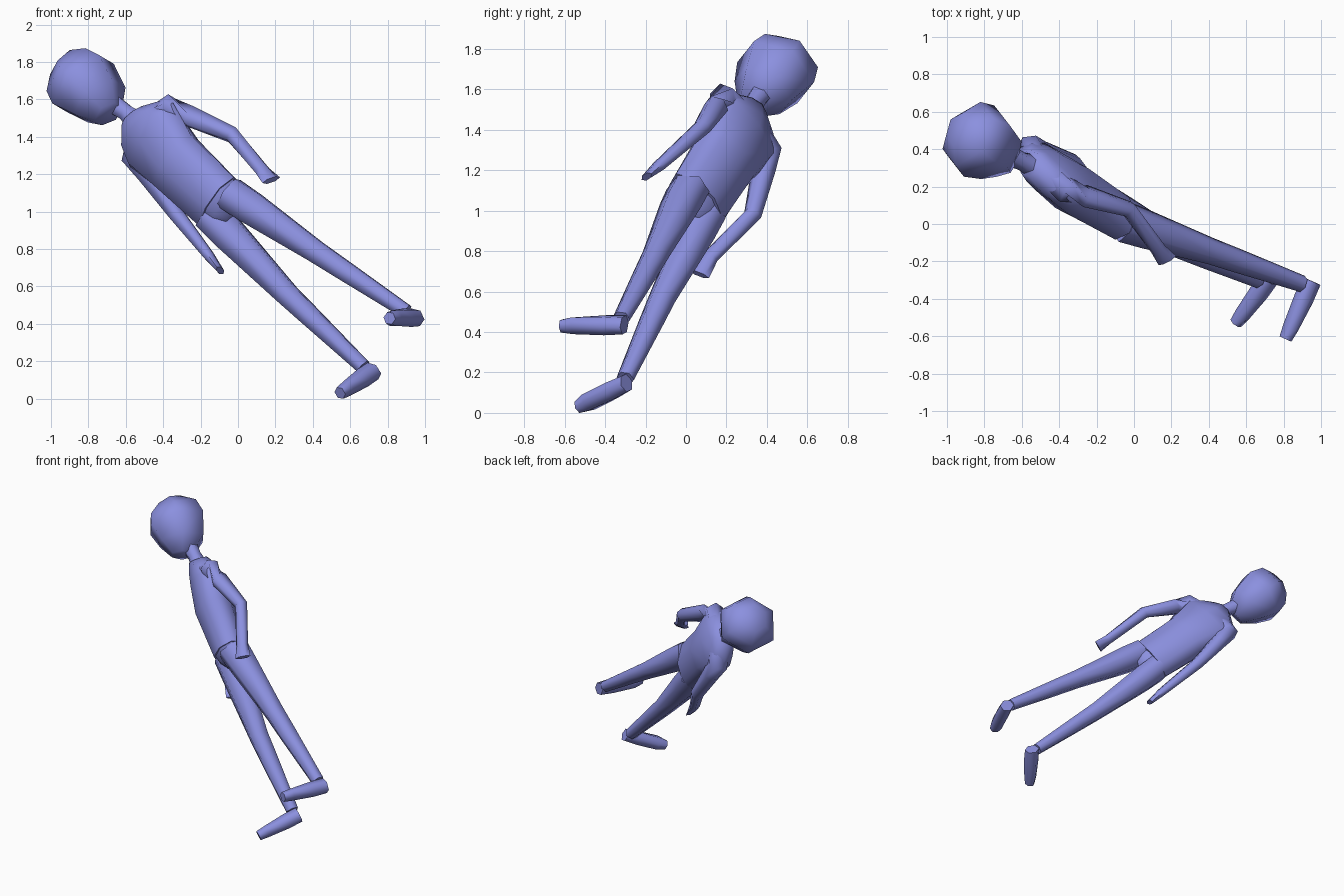
import bpy, bmesh, math
from mathutils import Vector as V

if "Cube" in bpy.data.objects:
    bpy.data.objects.remove(bpy.data.objects["Cube"])

# body frame: side points to the figure's left, back to its rear, up along the leaning spine
UP = V((-.711, .335, .618)).normalized()
SIDE = V((.45, -.54, .71))
SIDE = (SIDE - UP * SIDE.dot(UP)).normalized()
BACK = UP.cross(SIDE)

blue = bpy.data.materials.new("blue")
blue.diffuse_color = (.26, .28, .74, 1)
blue.use_nodes = True
blue.node_tree.nodes["Principled BSDF"].inputs["Base Color"].default_value = blue.diffuse_color


def loft(name, rings, n=6, ref=SIDE):
    """Closed tube through (centre, half width along ref, half depth) rings."""
    bm = bmesh.new()
    pts = [V(r[0]) for r in rings]
    loops = []
    for i, (c, a, b) in enumerate(rings):
        t = (pts[min(i + 1, len(pts) - 1)] - pts[max(i - 1, 0)]).normalized()
        u = (ref - t * ref.dot(t)).normalized()
        v = t.cross(u)
        loops.append([bm.verts.new(pts[i] + u * a * math.cos(k * math.tau / n)
                                   + v * b * math.sin(k * math.tau / n)) for k in range(n)])
    for p, q in zip(loops, loops[1:]):
        for k in range(n):
            bm.faces.new((p[k], p[(k + 1) % n], q[(k + 1) % n], q[k]))
    bm.faces.new(loops[0][::-1])
    bm.faces.new(loops[-1])
    bmesh.ops.recalc_face_normals(bm, faces=bm.faces)
    me = bpy.data.meshes.new(name)
    bm.to_mesh(me)
    bm.free()
    me.materials.append(blue)
    ob = bpy.data.objects.new(name, me)
    bpy.context.collection.objects.link(ob)
    bpy.ops.object.select_all(action='DESELECT')
    ob.select_set(True)
    bpy.context.view_layer.objects.active = ob
    bpy.ops.object.shade_smooth_by_angle(angle=math.radians(75))
    return ob


# head: faceted egg, chin pushed forward
hc = V((-.80, .43, 1.66))
loft("head", [(hc + UP * h - BACK * f, a, b) for h, f, a, b in
              [(-.20, .06, .08, .08), (-.10, .02, .155, .17), (.04, 0, .205, .215),
               (.13, -.01, .175, .19), (.205, -.01, .10, .09)]])

# neck
loft("neck", [((-.53, .305, 1.47), .07, .065), ((-.60, .335, 1.53), .05, .05),
              ((-.69, .38, 1.59), .06, .06)])

# torso and pelvis
loft("torso", [((-.10, .05, 1.04), .19, .12), ((-.33, .19, 1.26), .195, .14),
               ((-.455, .275, 1.40), .25, .12), ((-.52, .305, 1.46), .19, .095),
               ((-.56, .325, 1.515), .08, .07)], 8)
loft("pelvis", [((-.11, .055, 1.05), .18, .11), ((-.07, .035, 1.01), .16, .095),
                ((-.025, .012, .975), .07, .06)], 8)


# arms: begin inside the chest so the shoulders run into the neck
def arm(name, shoulder, elbow, wrist, tip, ref):
    s, e = V(shoulder), V(elbow)
    start = V((-.51, .30, 1.46)).lerp(s, .35)
    loft(name, [(start, .07, .07), (s, .075, .075), (s.lerp(e, .3), .06, .062),
                (e, .046, .046), (wrist, .043, .032), (tip, .055, .018)], 6, V(ref))


arm("left_arm", (-.36, .18, 1.555), (-.03, .08, 1.41), (.13, -.135, 1.22),
    (.178, -.195, 1.168), (.115, 0, -.01))
arm("right_arm", (-.55, .405, 1.29), (-.325, .33, .98), (-.16, .12, .77),
    (-.095, .065, .685), (.04, .085, -.045))


def leg(name, hip, knee, ankle):
    h, k, a = V(hip), V(knee), V(ankle)
    loft(name, [(h, .095, .115), (h.lerp(k, .25), .10, .105), (k, .068, .072),
                (k.lerp(a, .3), .06, .066), (a, .043, .046)])


leg("left_leg", (-.05, .01, 1.10), (.41, -.145, .79), (.90, -.32, .465))
leg("right_leg", (-.145, .095, .98), (.26, -.12, .56), (.67, -.30, .17))


# feet: square-toed wedges
def foot(name, heel, toe):
    h, t = V(heel), V(toe)
    loft(name, [(h, .045, .055), (h.lerp(t, .3), .052, .055),
                (h.lerp(t, .8), .052, .04), (t, .035, .035)])


foot("left_foot", (.95, -.305, .435), (.81, -.615, .43))
foot("right_foot", (.722, -.295, .148), (.545, -.53, .03))
